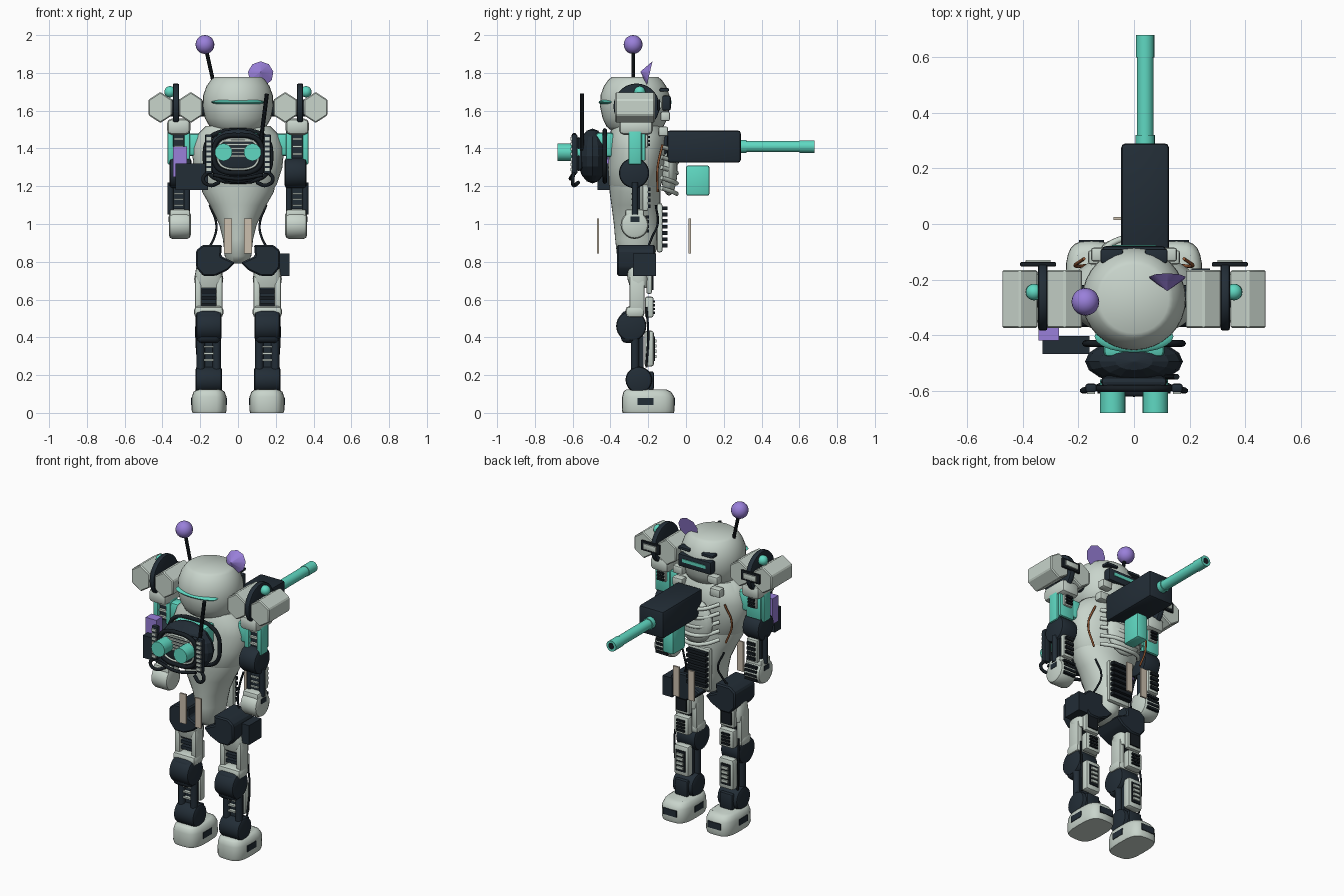
import bpy, bmesh, math
from mathutils import Vector, Matrix

old = bpy.data.objects.get("Cube")
if old:
    bpy.data.objects.remove(old, do_unlink=True)

def material(name, rgb):
    m = bpy.data.materials.new(name)
    m.use_nodes = True
    m.diffuse_color = (*rgb, 1)
    m.node_tree.nodes["Principled BSDF"].inputs["Base Color"].default_value = (*rgb, 1)
    return m

LIGHT = material("pale grey", (0.58, 0.66, 0.6))
DARK = material("dark slate", (0.016, 0.026, 0.037))
BLACK = material("near black", (0.008, 0.012, 0.016))
TEAL = material("teal", (0.115, 0.69, 0.54))
PURPLE = material("purple", (0.32, 0.215, 0.7))
BEIGE = material("beige", (0.6, 0.52, 0.42))
COPPER = material("copper", (0.3, 0.1, 0.035))

def finish(name, bm, mat, angle=35):
    bmesh.ops.recalc_face_normals(bm, faces=bm.faces)
    me = bpy.data.meshes.new(name)
    bm.to_mesh(me)
    bm.free()
    me.materials.append(mat)
    if angle:
        me.polygons.foreach_set("use_smooth", [True] * len(me.polygons))
        me.set_sharp_from_angle(angle=math.radians(angle))
    ob = bpy.data.objects.new(name, me)
    bpy.context.collection.objects.link(ob)
    return ob

def box(name, c, size, mat, bevel=0.0, segs=2):
    bm = bmesh.new()
    bmesh.ops.create_cube(bm, size=1, matrix=Matrix.Translation(c) @ Matrix.Diagonal((*size, 1)))
    if bevel:
        bmesh.ops.bevel(bm, geom=bm.edges[:], offset=bevel, segments=segs, profile=0.5, affect='EDGES')
    return finish(name, bm, mat)

def rod(name, a, b, r, mat, r2=None, n=20, bevel=0.0):
    """Cylinder or cone between two points."""
    a, b = Vector(a), Vector(b)
    bm = bmesh.new()
    rot = (b - a).to_track_quat('Z', 'Y').to_matrix().to_4x4()
    bmesh.ops.create_cone(bm, cap_ends=True, segments=n, radius1=r, radius2=r if r2 is None else r2,
                          depth=(b - a).length, matrix=Matrix.Translation((a + b) / 2) @ rot)
    if bevel:
        caps = {e for f in bm.faces if len(f.verts) > 4 for e in f.edges}
        bmesh.ops.bevel(bm, geom=list(caps), offset=bevel, segments=2, profile=0.5, affect='EDGES')
    return finish(name, bm, mat)

def ball(name, c, size, mat, n=20, angle=40):
    bm = bmesh.new()
    bmesh.ops.create_uvsphere(bm, u_segments=n, v_segments=n // 2, radius=1,
                              matrix=Matrix.Translation(c) @ Matrix.Diagonal((*size, 1)))
    return finish(name, bm, mat, angle)

def loft(name, rings, mat, x=0, n=32, power=1.0):
    """Skin stacked rings of (z, x radius, y radius, y centre)."""
    bm = bmesh.new()
    curve = lambda v: math.copysign(abs(v) ** power, v)
    rows = [[bm.verts.new((x + rx * curve(math.cos(math.tau * i / n)),
                           cy + ry * curve(math.sin(math.tau * i / n)), z)) for i in range(n)]
            for z, rx, ry, cy in rings]
    for lo, hi in zip(rows, rows[1:]):
        for i in range(n):
            bm.faces.new((lo[i], lo[(i + 1) % n], hi[(i + 1) % n], hi[i]))
    bm.faces.new(rows[0])
    bm.faces.new(rows[-1])
    return finish(name, bm, mat, 45)

def prism(name, pts, y0, y1, mat, bevel=0.0):
    """Extrude an (x, z) outline along y."""
    bm = bmesh.new()
    f = bm.faces.new([bm.verts.new((px, y0, pz)) for px, pz in pts])
    ext = bmesh.ops.extrude_face_region(bm, geom=[f])
    bmesh.ops.translate(bm, vec=(0, y1 - y0, 0), verts=[v for v in ext["geom"] if isinstance(v, bmesh.types.BMVert)])
    bmesh.ops.bevel(bm, geom=bm.edges[:], offset=bevel, segments=1, affect='EDGES')
    return finish(name, bm, mat, 25)

def tube(name, pts, r, mat, closed=False):
    cu = bpy.data.curves.new(name, 'CURVE')
    cu.dimensions = '3D'
    cu.bevel_depth, cu.bevel_resolution, cu.use_fill_caps = r, 2, True
    cu.resolution_u = 6
    sp = cu.splines.new('BEZIER')
    sp.bezier_points.add(len(pts) - 1)
    for bp, p in zip(sp.bezier_points, pts):
        bp.co = p
        bp.handle_left_type = bp.handle_right_type = 'AUTO'
    sp.use_cyclic_u = closed
    cu.materials.append(mat)
    ob = bpy.data.objects.new(name, cu)
    bpy.context.collection.objects.link(ob)
    return ob

def oval(rx, rz, y, z, n=12, power=0.7):
    c = lambda v: math.copysign(abs(v) ** power, v)
    return [(rx * c(math.cos(math.tau * i / n)), y, z + rz * c(math.sin(math.tau * i / n))) for i in range(n)]

def vents(name, x, y, z0, z1, count, w, mat, d=0.02):
    step = (z1 - z0) / count
    for i in range(count):
        box(name, (x, y, z0 + step * (i + 0.5)), (w, d, step * 0.6), mat)

# Head
loft("head", [(1.49, .12, .12, -.27), (1.515, .15, .15, -.27), (1.56, .175, .172, -.27), (1.62, .187, .185, -.27),
              (1.68, .185, .183, -.27), (1.73, .167, .165, -.27), (1.765, .142, .14, -.27),
              (1.777, .125, .123, -.27)], LIGHT)
ball("visor", (0, -.405, 1.645), (.142, .058, .017), TEAL)
box("rear_visor", (0, -.105, 1.64), (.23, .05, .08), DARK, .012)
box("rear_visor_strip", (0, -.082, 1.645), (.16, .012, .02), TEAL)
for s in (-1, 1):
    box("head_vent", (s * .08, -.115, 1.71), (.08, .05, .018), DARK, .006)
    box("rear_head_module", (s * .12, -.11, 1.57), (.07, .05, .05), LIGHT, .01)
rod("antenna_rod", (-.13, -.28, 1.75), (-.168, -.28, 1.92), .01, BLACK, n=10)
ball("antenna_ball", (-.175, -.28, 1.95), (.05, .05, .05), PURPLE)
rod("dish", (.12, -.193, 1.795), (.12, -.24, 1.806), .068, PURPLE, r2=0.002, n=9)

# Torso
loft("lower_torso", [(.79, .05, .05, -.27), (.83, .07, .1, -.265), (.92, .08, .115, -.26), (1.0, .1, .122, -.26),
                     (1.1, .15, .13, -.265), (1.17, .19, .135, -.27), (1.22, .2, .138, -.27)], LIGHT)
loft("chest", [(1.19, .19, .13, -.27), (1.21, .205, .14, -.27), (1.3, .235, .152, -.26), (1.4, .245, .155, -.255),
               (1.47, .22, .15, -.255), (1.52, .17, .13, -.26)], LIGHT)
ball("back_shell", (0, -.09, 1.29), (.12, .045, .14), LIGHT)
for i in range(5):
    z = 1.17 + .055 * i
    tube("back_rib", [(-.14, -.13, z + .02), (-.08, -.07, z), (0, -.05, z - .01),
                      (.08, -.07, z), (.14, -.13, z + .02)], .012, LIGHT)
box("spine_mount", (0, -.14, .98), (.15, .03, .26), LIGHT, .01)
vents("spine_vent", 0, -.115, .87, 1.1, 7, .135, BLACK, .035)
for s in (-1, 1):
    tube("side_cable", [(s * .18, -.125, 1.42), (s * .212, -.15, 1.3), (s * .17, -.15, 1.17)], .006, COPPER)
    tube("waist_cable", [(s * .15, -.16, 1.1), (s * .115, -.15, 1.0), (s * .125, -.18, .93), (s * .15, -.2, .88)],
         .006, BLACK)
    box("neck_module", (s * .13, -.12, 1.49), (.07, .05, .05), LIGHT, .008)
    for y in (-.465, .02):
        box("hanging_plate", (s * .052, y, .937), (.042, .011, .185), BEIGE)

# Chest pack
box("pack_collar", (0, -.43, 1.42), (.22, .1, .13), TEAL, .02)
ball("pack", (0, -.495, 1.36), (.176, .08, .145), DARK, 16, 0)
tube("pack_ring", oval(.175, .135, -.43, 1.36), .012, BLACK, True)
box("grille_base", (0, -.568, 1.37), (.24, .04, .18), DARK, .02)
tube("grille_frame", oval(.128, .1, -.592, 1.37), .013, BLACK, True)
tube("grille_trim", oval(.108, .08, -.592, 1.37), .006, LIGHT, True)
for i in range(5):
    box("grille_bar", (0, -.592, 1.36 + .02 * i), (.17, .014, .01), LIGHT)
for s in (-1, 1):
    rod("thruster", (s * .077, -.56, 1.38), (s * .077, -.68, 1.38), .046, TEAL)
    box("side_rail", (s * .155, -.59, 1.37), (.04, .03, .21), DARK, .008)
    vents("side_rail_rib", s * .155, -.602, 1.275, 1.465, 7, .03, LIGHT)
    tube("side_hose", [(s * .155, -.59, 1.28), (s * .185, -.6, 1.235), (s * .15, -.595, 1.205), (s * .1, -.57, 1.22)],
         .01, BLACK)
tube("lower_frame_bar", [(-.13, -.6, 1.26), (0, -.612, 1.24), (.13, -.6, 1.26)], .01, BLACK)
rod("whip_antenna", (.115, -.55, 1.39), (.153, -.55, 1.69), .011, BLACK, n=10)

# Rear cannon
box("cannon_body", (.04, .095, 1.41), (.172, .39, .17), DARK, .015)
rod("cannon_barrel", (.04, .28, 1.41), (.04, .675, 1.41), .03, TEAL)
rod("cannon_collar", (.04, .285, 1.41), (.04, .32, 1.41), .035, TEAL)
rod("cannon_muzzle", (.04, .6, 1.41), (.04, .68, 1.41), .033, TEAL)
rod("cannon_bore", (.04, .676, 1.41), (.04, .681, 1.41), .019, BLACK)
box("cannon_magazine", (.04, .062, 1.23), (.075, .125, .16), TEAL, .012)
rod("cannon_mount", (.04, -.12, 1.41), (.04, -.08, 1.41), .06, DARK)

# Arms
for s in (-1, 1):
    for x in (.25, .411):
        hexagon = [(s * x + .073 * math.sin(math.tau * i / 6), 1.617 + .082 * math.cos(math.tau * i / 6))
                   for i in range(6)]
        prism("shoulder_pod", hexagon, -.375, -.165, LIGHT, .006)
    rod("shoulder_disc", (s * .312, -.262, 1.622), (s * .345, -.262, 1.622), .122, DARK, n=28, bevel=.008)
    ball("shoulder_joint", (s * .36, -.245, 1.7), (.03, .03, .03), TEAL)
    rod("shoulder_axle", (s * .17, -.26, 1.61), (s * .4, -.26, 1.61), .04, DARK)
    box("shoulder_bar", (s * .345, -.145, 1.63), (.13, .015, .06), BLACK, .004)
    box("shoulder_vent", (s * .345, -.135, 1.63), (.09, .012, .035), LIGHT, .004)
    box("shoulder_link", (s * .225, -.26, 1.42), (.1, .08, .12), TEAL, .02)
    box("shoulder_cap", (s * .314, -.265, 1.515), (.124, .18, .085), LIGHT, .025)
    for x in (.27, .357):
        box("upper_arm_rail", (s * x, -.27, 1.41), (.032, .07, .19), TEAL, .008)
        rod("forearm_rail", (s * x, -.27, 1.05), (s * x, -.27, 1.22), .017, DARK, n=12)
    box("upper_arm_core", (s * .313, -.26, 1.41), (.08, .04, .16), DARK)
    box("forearm_core", (s * .313, -.26, 1.14), (.07, .035, .12), DARK)
    for i in range(3):
        box("upper_arm_rung", (s * .313, -.285, 1.37 + .04 * i), (.05, .02, .012), LIGHT)
        box("forearm_rung", (s * .313, -.28, 1.1 + .03 * i), (.05, .02, .008), LIGHT)
    box("upper_arm_back", (s * .313, -.225, 1.41), (.1, .02, .15), TEAL, .006)
    box("upper_arm_plate", (s * .313, -.212, 1.44), (.06, .02, .07), LIGHT, .006)
    vents("upper_arm_vent", s * .313, -.2, 1.41, 1.47, 3, .045, BLACK)
    rod("elbow", (s * .247, -.275, 1.27), (s * .363, -.275, 1.27), .08, DARK, n=28, bevel=.015)
    box("forearm_plate", (s * .313, -.215, 1.14), (.075, .03, .14), LIGHT, .008)
    vents("forearm_vent", s * .313, -.198, 1.08, 1.2, 4, .055, BLACK)
    rod("hand", (s * .25, -.272, .995), (s * .366, -.272, .995), .074, LIGHT, n=28, bevel=.02)
    box("wrist", (s * .308, -.272, 1.05), (.108, .1, .055), LIGHT, .012)
    box("hand_slot", (s * .366, -.27, 1.025), (.006, .05, .03), DARK)
    vents("hand_vent", s * .308, -.205, .95, 1.05, 4, .08, BLACK)
box("forearm_box", (-.245, -.435, 1.25), (.17, .065, .14), DARK)
box("forearm_pack", (-.307, -.39, 1.33), (.074, .06, .16), PURPLE)

# Hips
for s in (-1, 1):
    outline = [(.015, .795), (.09, .83), (.085, .89), (.185, .89), (.222, .86), (.222, .77), (.185, .725),
               (.12, .725), (.055, .755)]
    prism("hip", [(s * x, z) for x, z in outline], -.365, -.165, DARK, .008)
box("hip_case", (.24, -.22, .785), (.066, .12, .12), DARK)

# Legs
for s in (-1, 1):
    cx = s * .155
    loft("thigh_top", [(.66, .07, .045, -.25), (.71, .077, .055, -.255), (.77, .066, .055, -.26),
                       (.81, .05, .05, -.26)], LIGHT, x=cx, n=20, power=.6)
    for o in (-.056, .056):
        box("thigh_rail", (cx + o, -.26, .63), (.035, .08, .19), LIGHT, .01)
        rod("shin_rail", (cx + o * .75, -.27, .2), (cx + o * .75, -.27, .42), .022, DARK, n=12)
    box("thigh_core", (cx, -.235, .62), (.08, .03, .12), BLACK)
    for i in range(3):
        box("thigh_rung", (cx, -.26, .59 + .035 * i), (.085, .05, .02), DARK)
        box("shin_rung", (cx, -.275, .28 + .035 * i), (.05, .02, .01), LIGHT)
    box("thigh_plate", (cx, -.195, .7), (.1, .03, .14), LIGHT, .01)
    box("thigh_seam", (cx, -.178, .69), (.07, .01, .08), BLACK)
    box("thigh_lower_plate", (cx, -.195, .56), (.1, .045, .11), LIGHT, .01)
    vents("thigh_vent", cx, -.173, .52, .6, 4, .055, BLACK)
    box("knee_collar", (cx, -.27, .535), (.155, .1, .06), LIGHT, .02)
    rod("knee", (cx - .067, -.29, .46), (cx + .067, -.29, .46), .08, DARK, n=28, bevel=.015)
    box("knee_guard", (cx, -.295, .455), (.13, .1, .17), DARK, .03, 3)
    box("calf_plate", (cx, -.195, .34), (.1, .05, .19), LIGHT, .014)
    box("calf_inset", (cx, -.169, .34), (.065, .008, .13), BLACK)
    vents("calf_vent", cx, -.167, .285, .395, 4, .045, LIGHT)
    box("shin_core", (cx, -.245, .3), (.08, .04, .22), DARK)
    rod("ankle", (cx - .07, -.25, .175), (cx + .07, -.25, .175), .07, DARK, n=28, bevel=.015)
    box("ankle_plate", (cx, -.185, .17), (.09, .03, .1), DARK, .01)
    tube("leg_cable", [(cx + s * .06, -.21, .56), (cx + s * .066, -.2, .42), (cx + s * .055, -.21, .24)],
         .006, BLACK)
    # Feet
    loft("foot", [(0, .088, .135, -.2), (.015, .093, .14, -.2), (.085, .092, .138, -.2), (.112, .082, .126, -.205),
                  (.123, .066, .108, -.21)], LIGHT, x=s * .153, n=24, power=.62)
    for side in (-1, 1):
        box("foot_slot", (s * .153 + side * .092, -.215, .06), (.006, .085, .038), DARK)
    box("heel_slot", (s * .153, -.061, .06), (.09, .006, .04), DARK)
    box("heel_groove", (s * .153, -.12, .118), (.1, .012, .008), BLACK)
